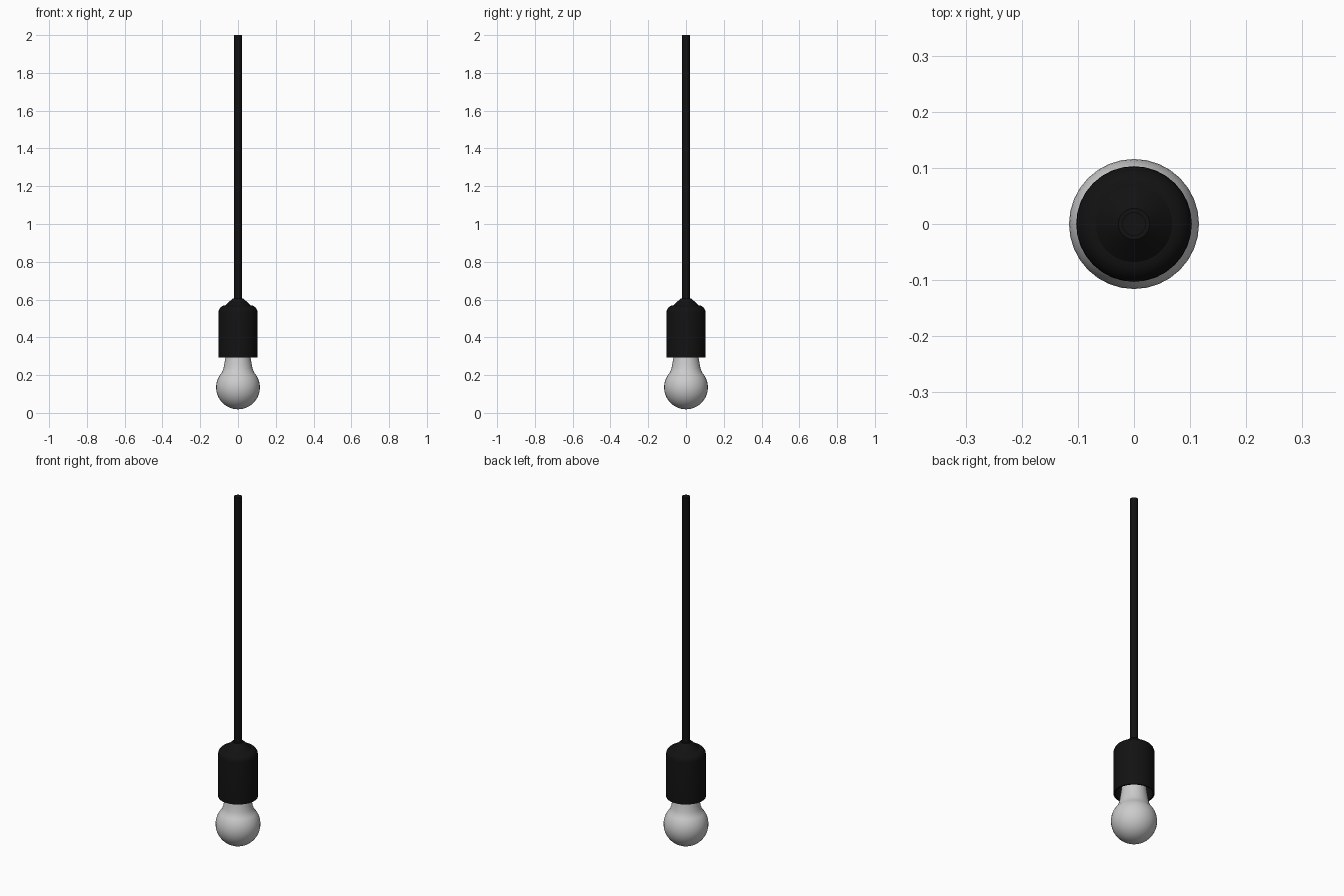
import bpy, bmesh, math

if "Cube" in bpy.data.objects:
    bpy.data.objects.remove(bpy.data.objects["Cube"])

def lathe(name, profile, segments=32, mat=None):
    """Revolve a (radius, height) profile around the z axis."""
    bm = bmesh.new()
    verts = [bm.verts.new((r, 0, z)) for r, z in profile]
    edges = [bm.edges.new(p) for p in zip(verts, verts[1:])]
    bmesh.ops.spin(bm, geom=verts + edges, cent=(0, 0, 0), axis=(0, 0, 1),
                   angle=2 * math.pi, steps=segments, use_merge=False)
    bmesh.ops.remove_doubles(bm, verts=bm.verts, dist=1e-5)
    bmesh.ops.recalc_face_normals(bm, faces=bm.faces)
    mesh = bpy.data.meshes.new(name)
    bm.to_mesh(mesh)
    bm.free()
    obj = bpy.data.objects.new(name, mesh)
    bpy.context.collection.objects.link(obj)
    if mat:
        mesh.materials.append(mat)
    bpy.ops.object.select_all(action='DESELECT')
    obj.select_set(True)
    bpy.context.view_layer.objects.active = obj
    bpy.ops.object.shade_smooth_by_angle(angle=math.radians(30))
    return obj

black = bpy.data.materials.new("black_plastic")
black.diffuse_color = (0.006, 0.006, 0.006, 1)
black.use_nodes = True
black.node_tree.nodes["Principled BSDF"].inputs["Base Color"].default_value = black.diffuse_color

# Bulb: round globe running into a tapered neck inside the holder
R, ZC, N = 0.116, 0.135, 20
end = math.radians(133)
globe = [(R * math.sin(end * i / N), ZC - R * math.cos(end * i / N)) for i in range(N + 1)]
neck = [(0.077, 0.235), (0.072, 0.26), (0.068, 0.285), (0.063, 0.32), (0.06, 0.36),
        (0.06, 0.42), (0.0, 0.42)]
lathe("bulb", globe + neck)

# Lamp holder: hollow cup with a rounded shoulder and a conical cord grip
shoulder = [(0.068 + 0.035 * math.cos(a), 0.532 + 0.037 * math.sin(a))
            for a in (math.radians(15 * i) for i in range(7))]
lathe("lamp_holder", [(0.0, 0.53), (0.08, 0.53), (0.095, 0.51), (0.095, 0.293), (0.103, 0.293)]
      + shoulder + [(0.034, 0.6), (0.028, 0.605), (0.0, 0.605)], mat=black)

# Hanging cord
lathe("cord", [(0.0, 0.58), (0.021, 0.58), (0.021, 2.0), (0.0, 2.0)], mat=black)
